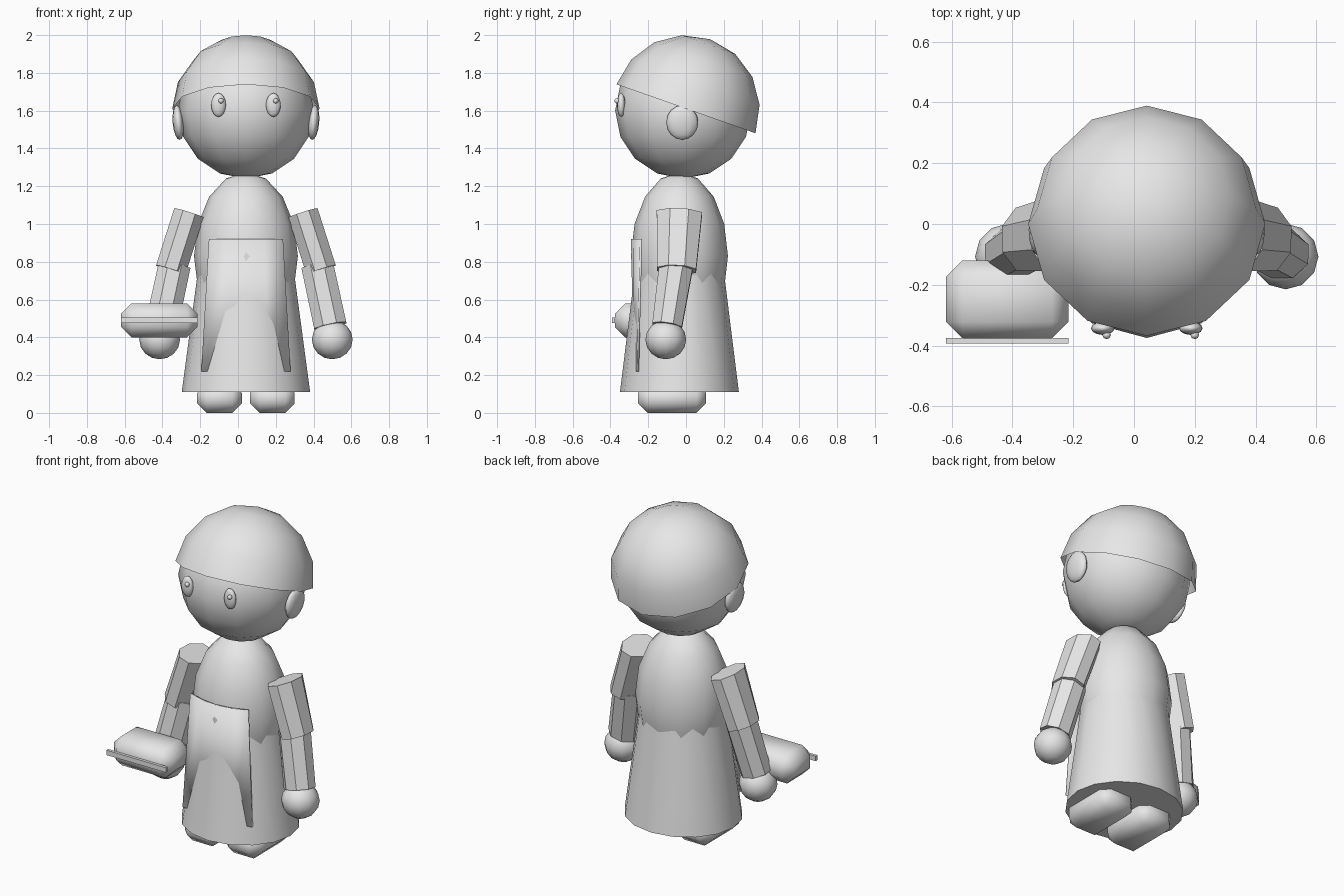
import bpy, bmesh, math
from mathutils import Vector, Matrix

if "Cube" in bpy.data.objects:
    bpy.data.objects.remove(bpy.data.objects["Cube"], do_unlink=True)

MID = 0.042      # x of the figure's own centre line
BODY_Y = -0.035

grey = bpy.data.materials.new("plain grey")
grey.use_nodes = True
grey.diffuse_color = (0.8, 0.8, 0.8, 1)
grey.node_tree.nodes["Principled BSDF"].inputs["Base Color"].default_value = (0.8, 0.8, 0.8, 1)


def finish(name, bm, smooth=True):
    mesh = bpy.data.meshes.new(name)
    for face in bm.faces:
        face.smooth = smooth
    bm.to_mesh(mesh)
    bm.free()
    mesh.materials.append(grey)
    obj = bpy.data.objects.new(name, mesh)
    bpy.context.collection.objects.link(obj)
    return obj


def ball(name, centre, radii, segs=12, rings=8, turn=None, half=False):
    bm = bmesh.new()
    bmesh.ops.create_uvsphere(bm, u_segments=segs, v_segments=rings, radius=1)
    if half:
        low = [v for v in bm.verts if v.co.z < -0.01]
        bmesh.ops.delete(bm, geom=low, context="VERTS")
    bmesh.ops.transform(bm, matrix=Matrix.Diagonal((*radii, 1)), verts=bm.verts)
    if turn:
        bmesh.ops.transform(bm, matrix=turn, verts=bm.verts)
    bmesh.ops.translate(bm, vec=centre, verts=bm.verts)
    return finish(name, bm)


def limb(name, top, bottom, top_radii, bottom_radii, sides=8):
    """Tapered faceted prism between two points, radii given as (across, depth)."""
    top, bottom = Vector(top), Vector(bottom)
    axis = (top - bottom).normalized()
    across = Vector((0, 1, 0)).cross(axis).normalized()
    depth = axis.cross(across)
    bm = bmesh.new()
    loops = []
    for centre, (a, d) in ((bottom, bottom_radii), (top, top_radii)):
        angles = [math.tau * (i + 0.5) / sides for i in range(sides)]
        loops.append([bm.verts.new(centre + across * a * math.cos(t) + depth * d * math.sin(t))
                      for t in angles])
    for i in range(sides):
        j = (i + 1) % sides
        bm.faces.new((loops[0][i], loops[0][j], loops[1][j], loops[1][i]))
    bm.faces.new(loops[0][::-1])
    bm.faces.new(loops[1])
    bmesh.ops.recalc_face_normals(bm, faces=bm.faces)
    return finish(name, bm, smooth=False)


def block(name, centre, size, bevel=0.0):
    bm = bmesh.new()
    bmesh.ops.create_cube(bm, size=1)
    bmesh.ops.scale(bm, vec=size, verts=bm.verts)
    bmesh.ops.translate(bm, vec=centre, verts=bm.verts)
    if bevel:
        bmesh.ops.bevel(bm, geom=bm.edges[:], offset=bevel, segments=1,
                        affect="EDGES", profile=0.5)
    return finish(name, bm, smooth=bevel > 0)


# Head with a tilted half-dome of hair
ball("head", (MID, -0.015, 1.6), (0.36, 0.36, 0.36))
ball("hair", (MID, 0, 1.61), (0.39, 0.39, 0.39), half=True,
     turn=Matrix.Rotation(math.radians(-19.4), 4, "X"))

# Torso dome and flared skirt
ball("torso", (MID, BODY_Y, 0.83), (0.275, 0.257, 0.445))
bm = bmesh.new()
bmesh.ops.create_cone(bm, cap_ends=True, segments=16, radius1=0.34, radius2=0.234, depth=0.79)
bmesh.ops.scale(bm, vec=(1, 0.926, 1), verts=bm.verts)
bmesh.ops.translate(bm, vec=(MID, BODY_Y, 0.505), verts=bm.verts)
skirt = finish("skirt", bm)
for poly in skirt.data.polygons:
    poly.use_smooth = abs(poly.normal.z) < 0.9

# Curved apron sheet
bm = bmesh.new()
rows = []
for z, half_width, mid_y, edge_y in ((0.22, 0.235, -0.272, -0.255), (0.92, 0.195, -0.285, -0.238)):
    rows.append([bm.verts.new((MID + half_width * u, mid_y + (edge_y - mid_y) * u * u, z))
                 for u in (-1, -0.5, 0, 0.5, 1)])
for i in range(4):
    bm.faces.new((rows[0][i], rows[0][i + 1], rows[1][i + 1], rows[1][i]))
apron = finish("apron", bm)
plate = apron.modifiers.new("thickness", "SOLIDIFY")
plate.thickness = 0.012
plate.offset = 0

# Paired parts
for side, s in (("left", 1), ("right", -1)):
    ball(f"{side}_ear", (MID + s * 0.358, -0.02, 1.537), (0.03, 0.085, 0.092),
         turn=Matrix.Rotation(s * math.radians(5), 4, "Y"))
    ball(f"{side}_eye", (MID + s * 0.145, -0.343, 1.63), (0.039, 0.022, 0.063))
    ball(f"{side}_eye_glint", (MID + s * 0.145 + 0.013, -0.365, 1.652),
         (0.014, 0.014, 0.014), 8, 6)
    limb(f"{side}_upper_arm", (MID + s * 0.302, -0.035, 1.058), (MID + s * 0.398, -0.05, 0.757),
         (0.088, 0.13), (0.088, 0.112))
    limb(f"{side}_forearm", (MID + s * 0.378, -0.052, 0.78), (MID + s * 0.447, -0.1, 0.46),
         (0.092, 0.097), (0.094, 0.085))
    ball(f"{side}_hand", (MID + s * 0.457, -0.107, 0.388), (0.108, 0.108, 0.104))
    block(f"{side}_shoe", (MID + s * 0.14, -0.074, 0.078), (0.236, 0.36, 0.156), 0.05)

# Carried box with a thin front strip
block("carried_box", (-0.417, -0.248, 0.49), (0.403, 0.256, 0.18), 0.054)
block("box_front_strip", (-0.417, -0.384, 0.49), (0.403, 0.018, 0.03))
